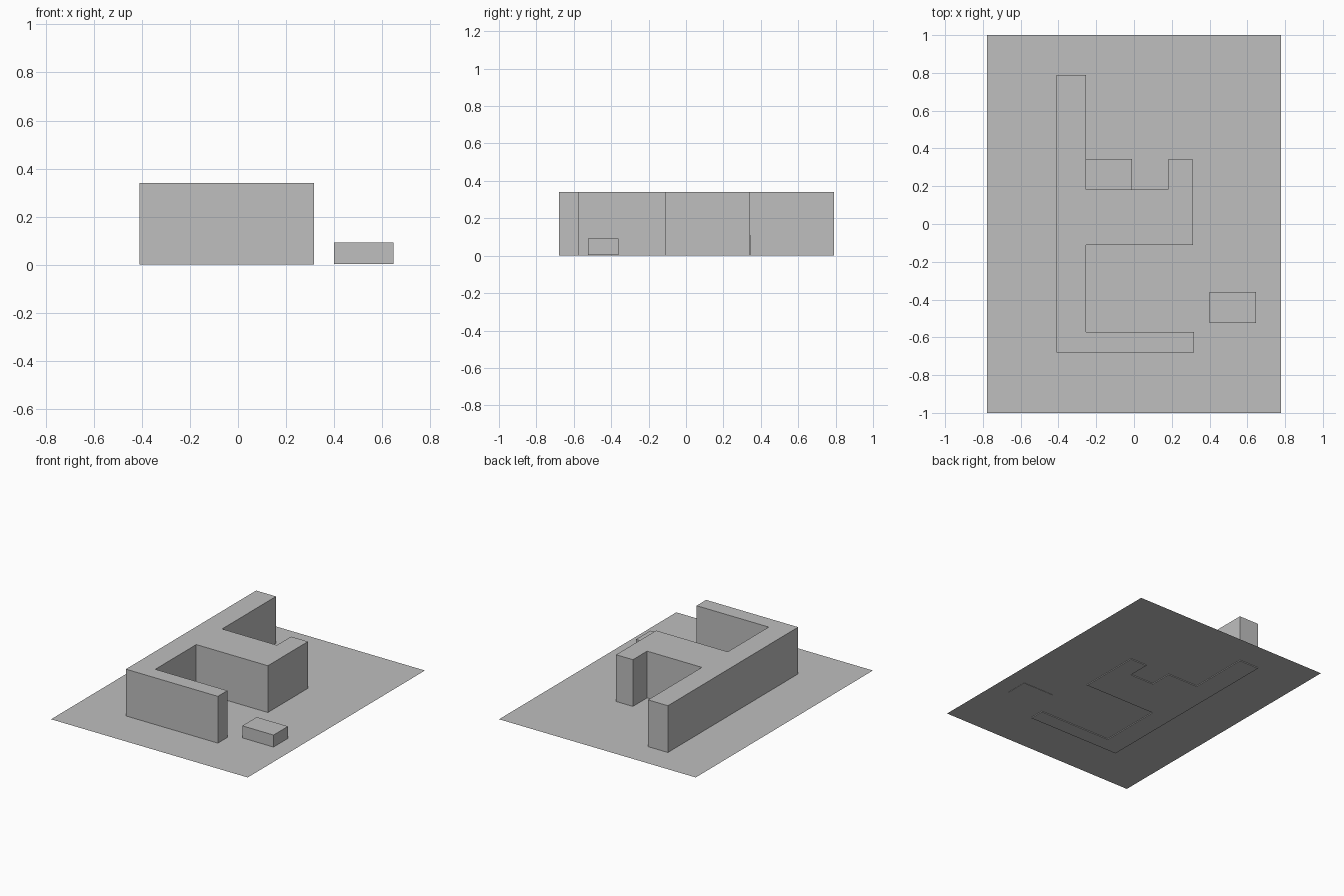
import bpy
import bmesh

cube = bpy.data.objects.get("Cube")
if cube:
    bpy.data.objects.remove(cube, do_unlink=True)

# One matte grey for the whole massing model
grey = bpy.data.materials.new("plain_grey")
grey.use_nodes = True
colour = (0.52, 0.52, 0.52, 1)
grey.diffuse_color = colour
grey.node_tree.nodes["Principled BSDF"].inputs["Base Color"].default_value = colour


def prism(name, outline, bottom, top=None):
    """Extrude a plan outline upward, or leave it flat if no top is given."""
    bm = bmesh.new()
    face = bm.faces.new([bm.verts.new((x, y, bottom)) for x, y in outline])
    if top is not None:
        result = bmesh.ops.extrude_face_region(bm, geom=[face], use_keep_orig=True)
        verts = [v for v in result["geom"] if isinstance(v, bmesh.types.BMVert)]
        bmesh.ops.translate(bm, vec=(0, 0, top - bottom), verts=verts)
        bmesh.ops.recalc_face_normals(bm, faces=bm.faces)
    mesh = bpy.data.meshes.new(name)
    bm.to_mesh(mesh)
    bm.free()
    mesh.materials.append(grey)
    obj = bpy.data.objects.new(name, mesh)
    bpy.context.collection.objects.link(obj)
    return obj


def rect(x0, x1, y0, y1):
    return [(x0, y0), (x1, y0), (x1, y1), (x0, y1)]


# Thin site sheet
prism("ground_sheet", rect(-0.777, 0.777, -1, 1), 0.006)

# Main building: long spine, front wing, middle wing with a short return
prism("main_building", [
    (-0.41, -0.68), (0.317, -0.68), (0.317, -0.572), (-0.253, -0.572),
    (-0.253, -0.11), (0.313, -0.11), (0.313, 0.342), (0.18, 0.342),
    (0.18, 0.182), (-0.253, 0.182), (-0.253, 0.79), (-0.41, 0.79),
], 0, 0.34)

# Low annex in the rear courtyard
prism("courtyard_annex", rect(-0.253, -0.01, 0.182, 0.345), 0, 0.11)

# Small detached building
prism("detached_building", rect(0.4, 0.647, -0.523, -0.36), 0.004, 0.092)
